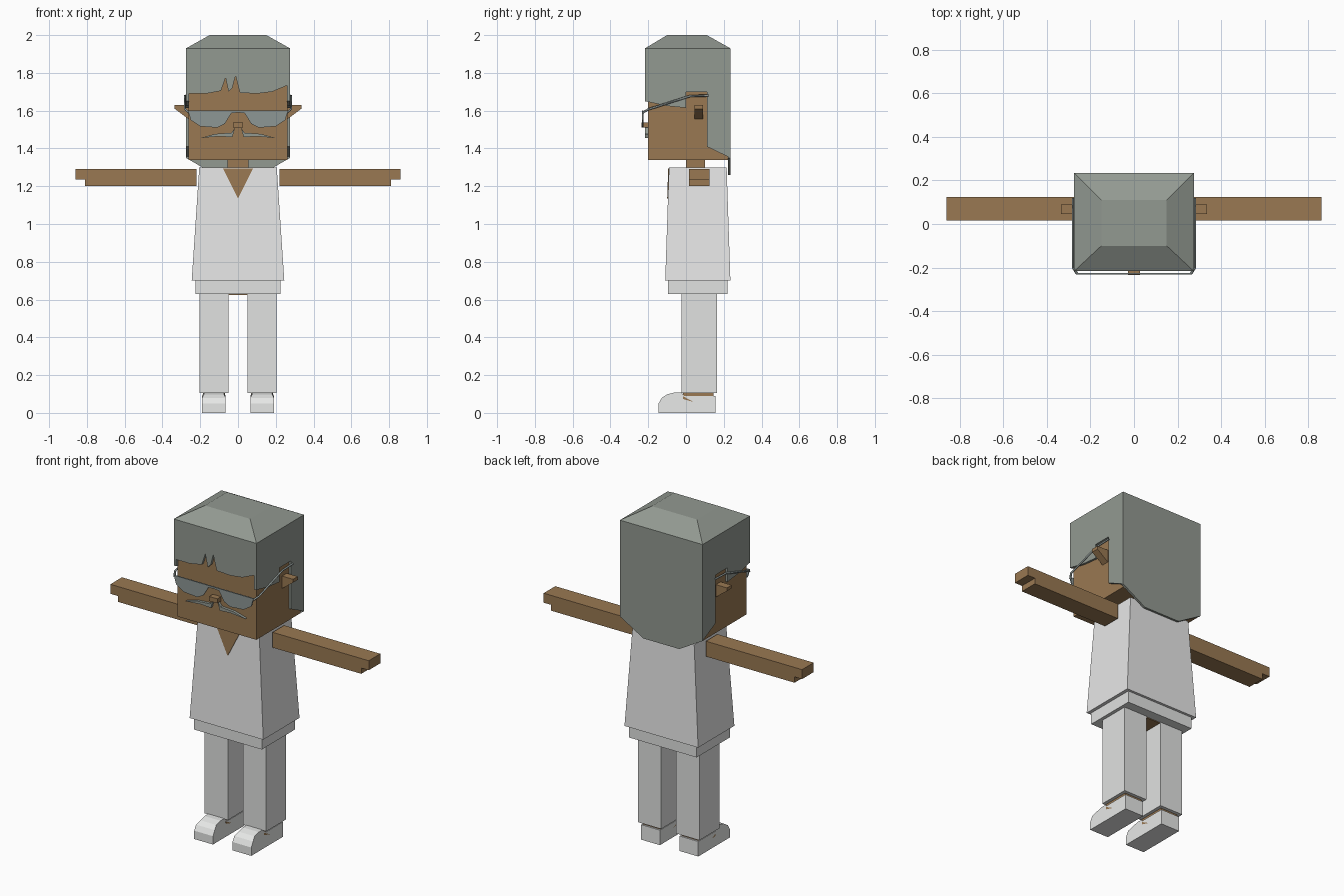
import bpy
import bmesh
from mathutils import Vector

cube = bpy.data.objects.get("Cube")
if cube:
    bpy.data.objects.remove(cube, do_unlink=True)


def material(name, rgb):
    m = bpy.data.materials.new(name)
    m.use_nodes = True
    m.diffuse_color = (*rgb, 1)
    bsdf = next(n for n in m.node_tree.nodes if n.type == 'BSDF_PRINCIPLED')
    bsdf.inputs["Base Color"].default_value = (*rgb, 1)
    return m


SKIN = material("brown skin", (0.32, 0.19, 0.085))
HAIR = material("grey hair", (0.29, 0.32, 0.285))
GLASS = material("grey glasses", (0.27, 0.31, 0.30))
SHIRT = material("white shirt", (0.8, 0.8, 0.8))
TROUSERS = material("pale grey trousers", (0.75, 0.76, 0.75))
SHOE = material("white shoes", (0.8, 0.81, 0.8))


def finish(name, bm, mat):
    bmesh.ops.recalc_face_normals(bm, faces=bm.faces)
    mesh = bpy.data.meshes.new(name)
    bm.to_mesh(mesh)
    bm.free()
    mesh.materials.append(mat)
    ob = bpy.data.objects.new(name, mesh)
    bpy.context.collection.objects.link(ob)
    return ob


def frustum(name, low, high, z0, z1, mat):
    """Block whose bottom and top rectangles are (x0, x1, y0, y1)."""
    bm = bmesh.new()
    rings = []
    for (x0, x1, y0, y1), z in ((low, z0), (high, z1)):
        rings.append([bm.verts.new((x, y, z)) for x, y in
                      ((x0, y0), (x1, y0), (x1, y1), (x0, y1))])
    bm.faces.new(rings[0])
    bm.faces.new(rings[1])
    for i in range(4):
        j = (i + 1) % 4
        bm.faces.new((rings[0][i], rings[0][j], rings[1][j], rings[1][i]))
    return finish(name, bm, mat)


def box(name, rect, z0, z1, mat):
    return frustum(name, rect, rect, z0, z1, mat)


def prism(name, outline, axis, lo, hi, mat):
    """Extrude an outline: (y, z) along x, or (x, z) along y."""
    bm = bmesh.new()
    put = (lambda a, b, d: (d, a, b)) if axis == 'x' else (lambda a, b, d: (a, d, b))
    face = bm.faces.new([bm.verts.new(put(a, b, lo)) for a, b in outline])
    new = bmesh.ops.extrude_face_region(bm, geom=[face])["geom"]
    shift = Vector(put(0, 0, hi - lo))
    bmesh.ops.translate(bm, vec=shift, verts=[v for v in new if isinstance(v, bmesh.types.BMVert)])
    return finish(name, bm, mat)


def rod(name, points, radius, mat):
    curve = bpy.data.curves.new(name, 'CURVE')
    curve.dimensions = '3D'
    curve.bevel_depth = radius
    curve.bevel_resolution = 0
    curve.use_fill_caps = True
    spline = curve.splines.new('POLY')
    spline.points.add(len(points) - 1)
    for p, co in zip(spline.points, points):
        p.co = (*co, 1)
    curve.materials.append(mat)
    ob = bpy.data.objects.new(name, curve)
    bpy.context.collection.objects.link(ob)
    return ob


# Head and neck
box("head", (-0.262, 0.262, -0.2, 0.222), 1.34, 1.92, SKIN)
box("neck", (-0.055, 0.055, 0, 0.1), 1.27, 1.35, SKIN)
box("nose", (-0.027, 0.027, -0.235, -0.2), 1.51, 1.537, SKIN)

# Hair: sloped crown, ragged fringe and long back
frustum("hair_crown", (-0.275, 0.275, -0.217, 0.235), (-0.15, 0.15, -0.1, 0.11), 1.93, 2.0, HAIR)
fringe = [(-0.275, 1.93), (-0.275, 1.69), (-0.17, 1.69), (-0.09, 1.705), (-0.066, 1.775),
          (-0.05, 1.70), (-0.03, 1.72), (-0.013, 1.785), (0.01, 1.695), (0.1, 1.69),
          (0.18, 1.70), (0.275, 1.74), (0.275, 1.93)]
prism("hair_fringe", fringe, 'y', -0.217, -0.2, HAIR)
back = [(-0.275, 1.93), (-0.275, 1.35), (-0.12, 1.26), (0.12, 1.26), (0.275, 1.35), (0.275, 1.93)]
prism("hair_back", back, 'y', 0.222, 0.235, HAIR)
side_hair = [(-0.217, 1.93), (-0.217, 1.65), (-0.1, 1.625), (0, 1.615), (0, 1.70),
             (0.11, 1.70), (0.11, 1.41), (0.235, 1.35), (0.235, 1.93)]

# Moustache and glasses outlines, for one half of the face
whiskers = [(0.015, 1.51), (0.035, 1.483), (0.12, 1.477), (0.2, 1.455), (0.1, 1.464), (0.03, 1.46)]
lens = [(0, 1.6), (0.265, 1.6), (0.25, 1.55), (0.2, 1.517), (0.11, 1.51),
        (0.07, 1.53), (0.035, 1.587), (0, 1.59)]

# Shoe side outline
shoe = [(-0.145, 0), (-0.145, 0.05), (-0.128, 0.08), (-0.1, 0.098), (-0.06, 0.108),
        (-0.025, 0.108), (-0.01, 0.09), (0.155, 0.09), (0.155, 0)]

# Arm outline with the fingers reaching past the thumb side
arm = [(0.22, 1.2), (0.81, 1.2), (0.81, 1.235), (0.86, 1.235), (0.86, 1.292), (0.22, 1.292)]

ear = [(0.255, 1.63), (0.335, 1.63), (0.335, 1.61), (0.255, 1.55)]

for side, s in (("left", 1), ("right", -1)):
    def flip(outline):
        return [(s * a, b) for a, b in outline]

    def rect(x0, x1, y0, y1):
        return (s * x0, s * x1, y0, y1)

    prism(side + "_side_hair", side_hair, 'x', s * 0.26, s * 0.275, HAIR)
    prism(side + "_ear", flip(ear), 'y', 0.045, 0.09, SKIN)
    prism(side + "_moustache", flip(whiskers), 'y', -0.216, -0.199, HAIR)
    prism(side + "_lens", flip(lens), 'y', -0.232, -0.225, GLASS)
    rod(side + "_temple", [(s * 0.262, -0.228, 1.59), (s * 0.28, -0.2, 1.607),
                           (s * 0.28, 0.02, 1.677), (s * 0.28, 0.12, 1.68)], 0.006, GLASS)

    prism(side + "_arm", flip(arm), 'y', 0.015, 0.125, SKIN)

    # Leg, ankle and shoe
    box(side + "_trouser_leg", rect(0.05, 0.205, -0.025, 0.165), 0.105, 0.64, TROUSERS)
    box(side + "_ankle", rect(0.07, 0.185, -0.015, 0.145), 0.05, 0.11, SKIN)
    ob = prism(side + "_shoe", shoe, 'x', s * 0.065, s * 0.19, SHOE)
    for v in ob.data.vertices:
        if v.co.z > 0.095:
            v.co.x = s * 0.1275 + (v.co.x - s * 0.1275) * 0.85

# Tunic and hips
frustum("shirt", (-0.245, 0.245, -0.11, 0.235), (-0.205, 0.205, -0.09, 0.215), 0.7, 1.3, SHIRT)
box("trouser_waist", (-0.225, 0.225, -0.095, 0.22), 0.63, 0.71, TROUSERS)
box("crotch", (-0.05, 0.05, -0.02, 0.16), 0.625, 0.64, SKIN)

# Open collar lying on the sloped chest
collar = prism("open_collar", [(-0.08, 1.295), (0, 1.135), (0.08, 1.295)], 'y', -0.094, -0.086, SKIN)
for v in collar.data.vertices:
    v.co.y -= (1.3 - v.co.z) / 30
